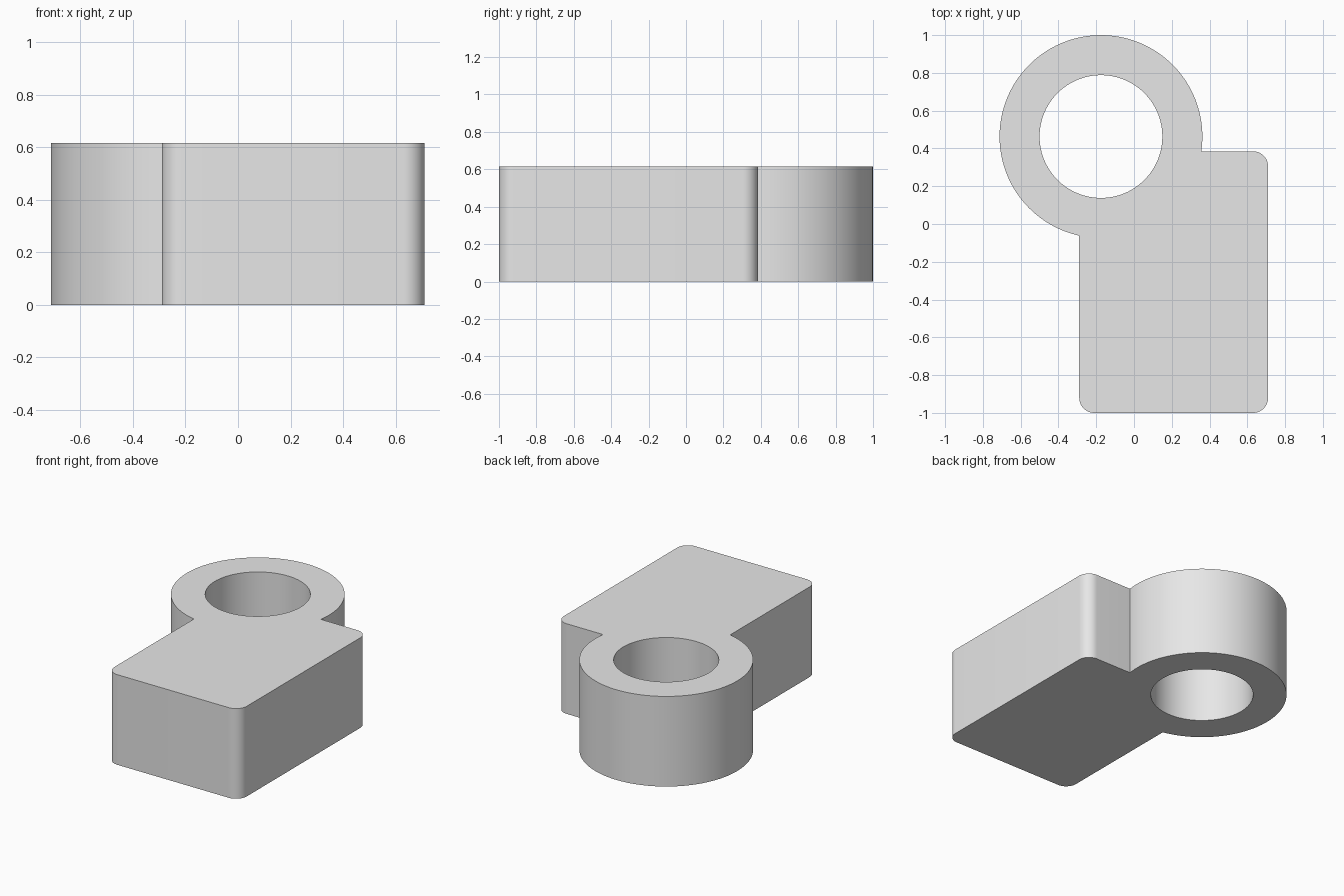
import bpy
import bmesh
from math import sin, cos, pi, atan2, sqrt, radians

if "Cube" in bpy.data.objects:
    bpy.data.objects.remove(bpy.data.objects["Cube"], do_unlink=True)

HEIGHT = 0.615
LEFT, RIGHT, FRONT, BACK = -0.29, 0.71, -1.0, 0.385   # block sides
FILLET = 0.08
CX, CY, OUTER, BORE = -0.175, 0.463, 0.537, 0.325     # ring


def arc(cx, cy, r, start, end, steps):
    """Points along an arc, both ends included."""
    angles = [start + (end - start) * i / steps for i in range(steps + 1)]
    return [(cx + r * cos(a), cy + r * sin(a)) for a in angles]


def add_loop(bm, points):
    verts = [bm.verts.new((x, y, 0)) for x, y in points]
    return [bm.edges.new((v, verts[i - 1])) for i, v in enumerate(verts)]


# Outline: ring arc between its two meetings with the block, then block corners
dy, dx = BACK - CY, LEFT - CX
start = atan2(dy, sqrt(OUTER**2 - dy**2))
end = atan2(-sqrt(OUTER**2 - dx**2), dx) + 2 * pi
outline = arc(CX, CY, OUTER, start, end, 96)
corners = [(LEFT + FILLET, FRONT + FILLET, pi),
           (RIGHT - FILLET, FRONT + FILLET, 1.5 * pi),
           (RIGHT - FILLET, BACK - FILLET, 0)]
for x, y, a in corners:
    outline += arc(x, y, FILLET, a, a + pi / 2, 12)
bore = arc(CX, CY, BORE, 0, 2 * pi, 96)[:-1]

# Fill the flat profile and raise it
bm = bmesh.new()
edges = add_loop(bm, outline) + add_loop(bm, bore)
bmesh.ops.triangle_fill(bm, edges=edges, use_beauty=True)
raised = bmesh.ops.extrude_face_region(bm, geom=bm.faces[:], use_keep_orig=True)
top = [g for g in raised["geom"] if isinstance(g, bmesh.types.BMVert)]
bmesh.ops.translate(bm, verts=top, vec=(0, 0, HEIGHT))
bmesh.ops.recalc_face_normals(bm, faces=bm.faces[:])
mesh = bpy.data.meshes.new("ring_block")
bm.to_mesh(mesh)
bm.free()

# Plain grey material
grey = bpy.data.materials.new("light_grey")
grey.use_nodes = True
colour = (0.8, 0.8, 0.8, 1)
grey.diffuse_color = colour
grey.node_tree.nodes["Principled BSDF"].inputs["Base Color"].default_value = colour
mesh.materials.append(grey)

block = bpy.data.objects.new("ring_block", mesh)
bpy.context.collection.objects.link(block)
bpy.ops.object.select_all(action="DESELECT")
block.select_set(True)
bpy.context.view_layer.objects.active = block
bpy.ops.object.shade_smooth_by_angle(angle=radians(30))
